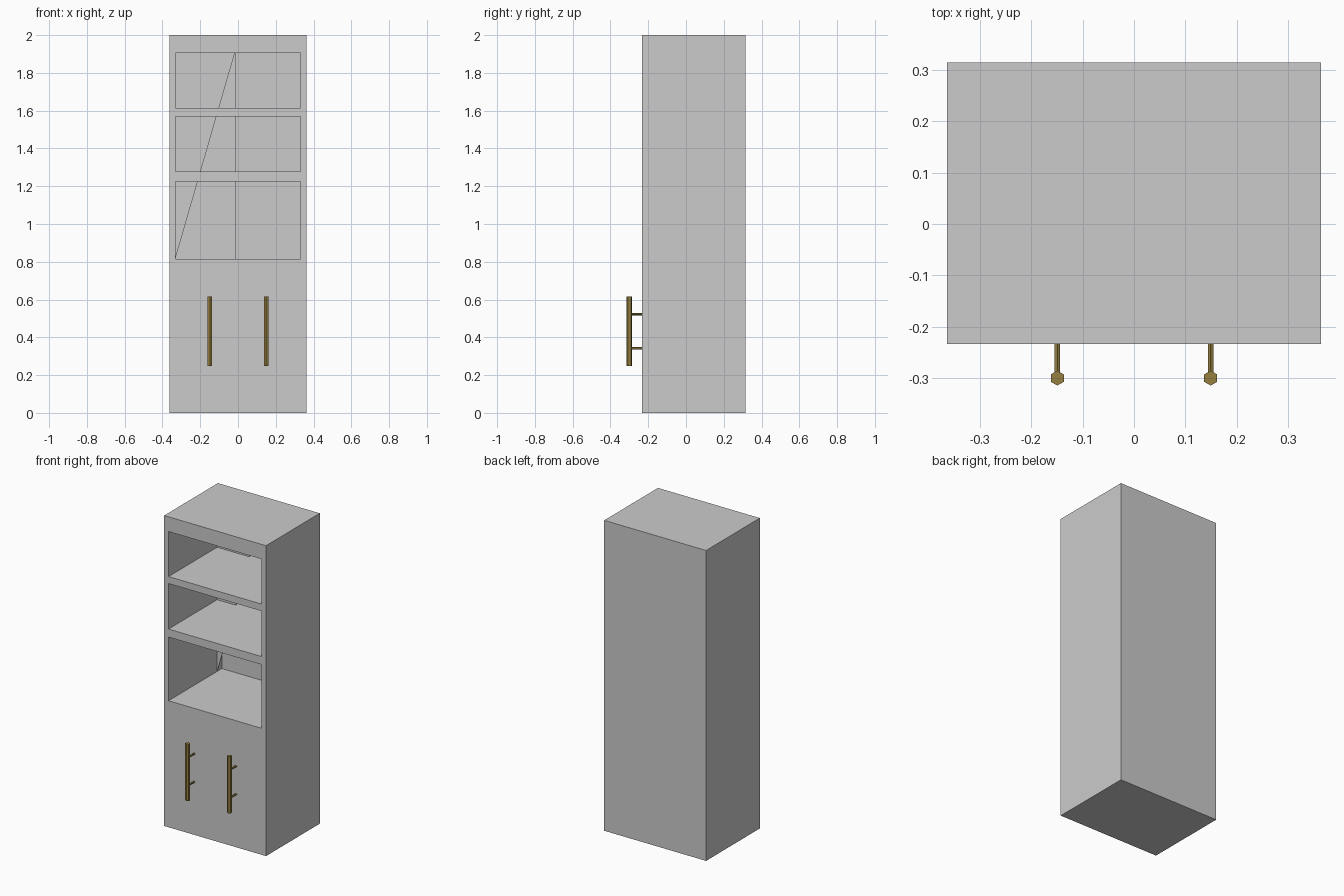
import bpy, bmesh, math

if "Cube" in bpy.data.objects:
    bpy.data.objects.remove(bpy.data.objects["Cube"])

W, IN = 0.363, 0.332          # outer and inner half widths
FRONT, BACK = -0.233, 0.314   # carcass depth limits
REAR = 0.310                  # inside of the thin back board
PANEL_Y = 0.262               # front of the inner back lining
DOOR_TOP, DOOR_T = 0.775, 0.02

brass = bpy.data.materials.new("dark_brass")
brass.diffuse_color = (0.30, 0.21, 0.05, 1)
brass.use_nodes = True
brass.node_tree.nodes["Principled BSDF"].inputs["Base Color"].default_value = brass.diffuse_color


def add_mesh(name, bm, mat=None):
    bmesh.ops.recalc_face_normals(bm, faces=bm.faces)
    me = bpy.data.meshes.new(name)
    bm.to_mesh(me)
    bm.free()
    ob = bpy.data.objects.new(name, me)
    if mat:
        me.materials.append(mat)
    bpy.context.collection.objects.link(ob)
    return ob


def box(name, x0, x1, y0, y1, z0, z1):
    bm = bmesh.new()
    bmesh.ops.create_cube(bm, size=1)
    for v in bm.verts:
        v.co = (x1 if v.co.x > 0 else x0,
                y1 if v.co.y > 0 else y0,
                z1 if v.co.z > 0 else z0)
    return add_mesh(name, bm)


def sheet(name, outline, y, thick):
    bm = bmesh.new()
    face = bm.faces.new([bm.verts.new((x, y, z)) for x, z in outline])
    ext = bmesh.ops.extrude_face_region(bm, geom=[face])["geom"]
    for v in ext:
        if isinstance(v, bmesh.types.BMVert):
            v.co.y += thick
    return add_mesh(name, bm)


def hex_rod(name, radius, length, loc, rot=(0, 0, 0)):
    bpy.ops.mesh.primitive_cylinder_add(vertices=6, radius=radius, depth=length,
                                        location=loc, rotation=rot)
    ob = bpy.context.object
    ob.name = name
    ob.data.materials.append(brass)
    return ob


# Carcass: sides step back behind the doors at the bottom
for s, side in ((-1, "left"), (1, "right")):
    x0, x1 = sorted((s * IN, s * W))
    box(f"{side}_side_upper", x0, x1, FRONT, REAR, DOOR_TOP, 2)
    box(f"{side}_side_lower", x0, x1, FRONT + DOOR_T, REAR, 0, DOOR_TOP)
box("back_board", -W, W, REAR, BACK, 0, 2)
box("floor_board", -IN, IN, FRONT + DOOR_T, REAR, 0, 0.04)

# Top and shelves, with gaps forming the three open bays
for name, z0, z1 in (("top_board", 1.905, 2), ("upper_shelf", 1.57, 1.615),
                     ("middle_shelf", 1.225, 1.277), ("counter_shelf", DOOR_TOP, 0.815)):
    box(name, -IN, IN, FRONT, REAR, z0, z1)

# Inner back lining: right half, and a triangular piece on the left
Z0, Z1, MID = 0.815, 1.905, -0.017
sheet("lining_right", [(MID, Z0), (IN, Z0), (IN, Z1), (MID, Z1)], PANEL_Y, 0.003)
sheet("lining_left", [(-IN, Z0), (MID, Z1), (-IN, Z1)], PANEL_Y, 0.003)

# Flush doors, each with a bar handle on two posts
for s, side in ((-1, "left"), (1, "right")):
    x0, x1 = sorted((0, s * W))
    box(f"{side}_door", x0, x1, FRONT, FRONT + DOOR_T, 0, DOOR_TOP)
    hx = s * 0.149
    hex_rod(f"{side}_handle_bar", 0.0145, 0.366, (hx, -0.2995, 0.432))
    for level, z in (("lower", 0.342), ("upper", 0.523)):
        hex_rod(f"{side}_handle_post_{level}", 0.0062, 0.075,
                (hx, -0.2625, z), (math.pi / 2, 0, 0))
